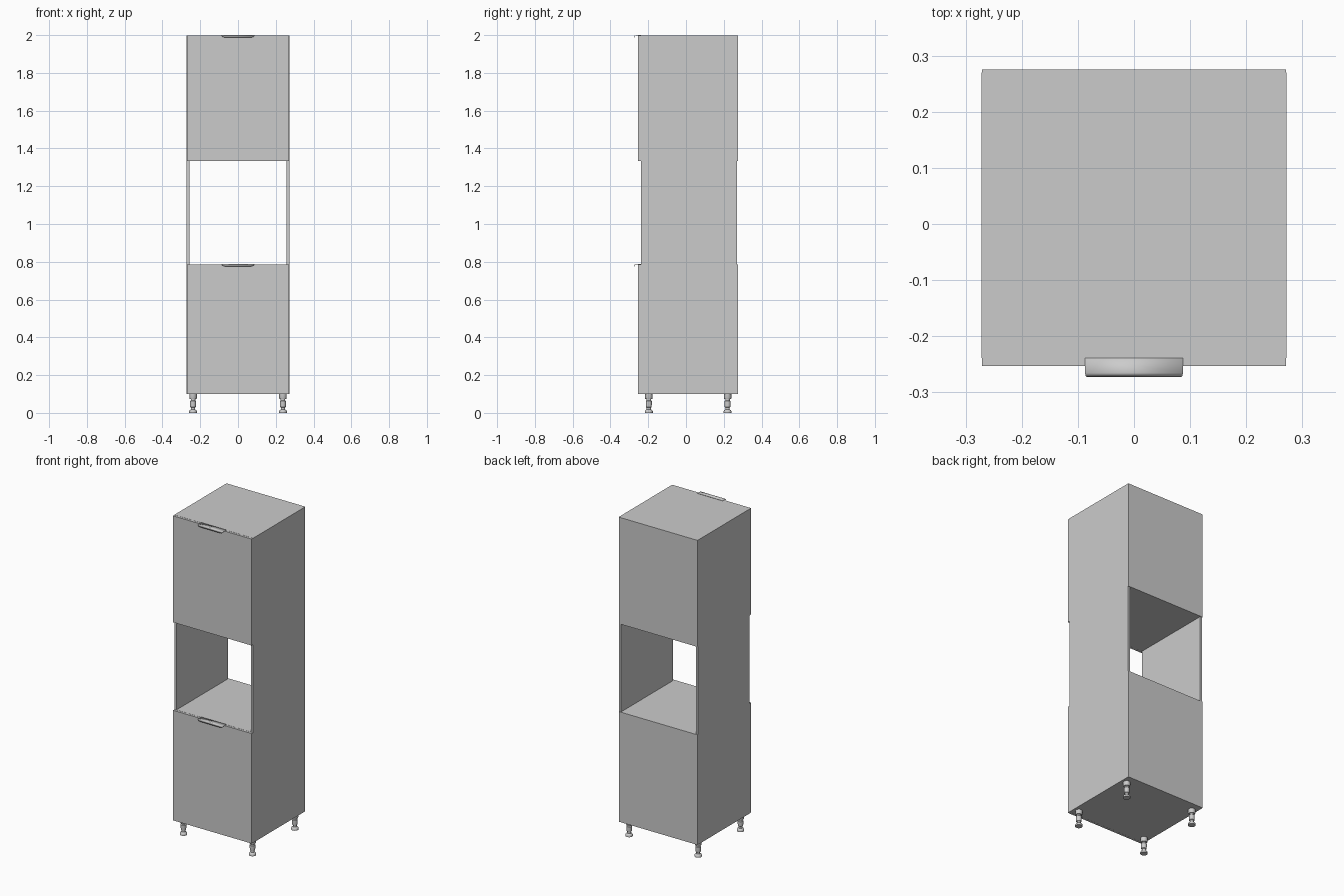
import bpy, bmesh, math

if "Cube" in bpy.data.objects:
    bpy.data.objects.remove(bpy.data.objects["Cube"])

W = 0.272          # half width
T = 0.0145         # board thickness
FRONT, BACK = -0.2385, 0.270
TOP = 1.998
OPEN_LO, OPEN_HI = 0.786, 1.334


def new_object(name, bm):
    bmesh.ops.recalc_face_normals(bm, faces=bm.faces)
    mesh = bpy.data.meshes.new(name)
    bm.to_mesh(mesh)
    bm.free()
    ob = bpy.data.objects.new(name, mesh)
    bpy.context.collection.objects.link(ob)
    return ob


def box(name, x0, x1, y0, y1, z0, z1):
    bm = bmesh.new()
    bmesh.ops.create_cube(bm, size=1)
    for v in bm.verts:
        v.co = ((x0 + x1) / 2 + v.co.x * (x1 - x0),
                (y0 + y1) / 2 + v.co.y * (y1 - y0),
                (z0 + z1) / 2 + v.co.z * (z1 - z0))
    return new_object(name, bm)


def smooth(ob, angle=35):
    bpy.ops.object.select_all(action='DESELECT')
    ob.select_set(True)
    bpy.context.view_layer.objects.active = ob
    bpy.ops.object.shade_smooth_by_angle(angle=math.radians(angle))


# carcass sides
box("left_side", -W, -W + T, FRONT, BACK, 0.1, TOP)
box("right_side", W - T, W, FRONT, BACK, 0.1, TOP)

# horizontal boards between the sides
for name, top in (("bottom_board", 0.1 + T), ("oven_shelf", OPEN_LO),
                  ("oven_ceiling", OPEN_HI + T), ("top_board", TOP)):
    box(name, -W + T, W - T, FRONT, BACK, top - T, top)

# doors, back panels
for level, z0, z1 in (("lower", 0.1, OPEN_LO), ("upper", OPEN_HI, TOP)):
    box(level + "_door", -W + 0.001, W - 0.001, FRONT - T, FRONT - 0.0005, z0, z1 - 0.0005)
    box(level + "_back_panel", -W + 0.001, W - 0.001, BACK, BACK + 0.005, z0, z1)


# edge-pull handle: plate over the door top, curling down in front
def handle(name, z):
    half, r, drop, corner = 0.087, 0.008, 0.012, 0.016
    path = [(FRONT, 0.0), (-0.265, 0.0)]
    path += [(-0.265 - r * math.sin(a), -r + r * math.cos(a))
             for a in (math.radians(15 * i) for i in range(1, 7))]
    path += [(-0.273, -0.010), (-0.273, -drop)]
    # rounded corners narrow the plate towards its lip
    lengths = [0.0]
    for (y0, z0), (y1, z1) in zip(path, path[1:]):
        lengths.append(lengths[-1] + math.hypot(y1 - y0, z1 - z0))
    bm = bmesh.new()
    rows = []
    for (y, dz), s in zip(path, lengths):
        d = max(0.0, corner - (lengths[-1] - s))
        w = half - (corner - math.sqrt(max(0.0, corner ** 2 - d ** 2)))
        rows.append([bm.verts.new((sx * w, y, z + dz)) for sx in (-1, 1)])
    for a, b in zip(rows, rows[1:]):
        bm.faces.new((a[0], a[1], b[1], b[0]))
    ob = new_object(name, bm)
    # make the outer side face upwards so thickness grows inwards
    if ob.data.polygons[0].normal.z < 0:
        ob.data.flip_normals()
    mod = ob.modifiers.new("thickness", 'SOLIDIFY')
    mod.thickness = 0.002
    mod.offset = -1
    smooth(ob)


handle("upper_handle", 2.0)
handle("lower_handle", OPEN_LO + 0.002)

# adjustable legs, turned from one profile (radius, height)
LEG = [(0, 0), (0.021, 0), (0.021, 0.009), (0.017, 0.015), (0.011, 0.018),
       (0.011, 0.028), (0.015, 0.031), (0.016, 0.045), (0.016, 0.062),
       (0.012, 0.066), (0.012, 0.073), (0.018, 0.073), (0.020, 0.078),
       (0.020, 0.1), (0, 0.1)]


def leg(name, x, y):
    bm = bmesh.new()
    verts = [bm.verts.new((r, 0, z)) for r, z in LEG]
    edges = [bm.edges.new(p) for p in zip(verts, verts[1:])]
    bmesh.ops.spin(bm, geom=verts + edges, cent=(0, 0, 0), axis=(0, 0, 1),
                   angle=2 * math.pi, steps=24)
    bmesh.ops.remove_doubles(bm, verts=bm.verts, dist=1e-5)
    ob = new_object(name, bm)
    ob.location = (x, y, 0)
    smooth(ob)


for side, x in (("left", -0.238), ("right", 0.238)):
    for end, y in (("front", -0.197), ("back", 0.220)):
        leg(f"{end}_{side}_leg", x, y)
